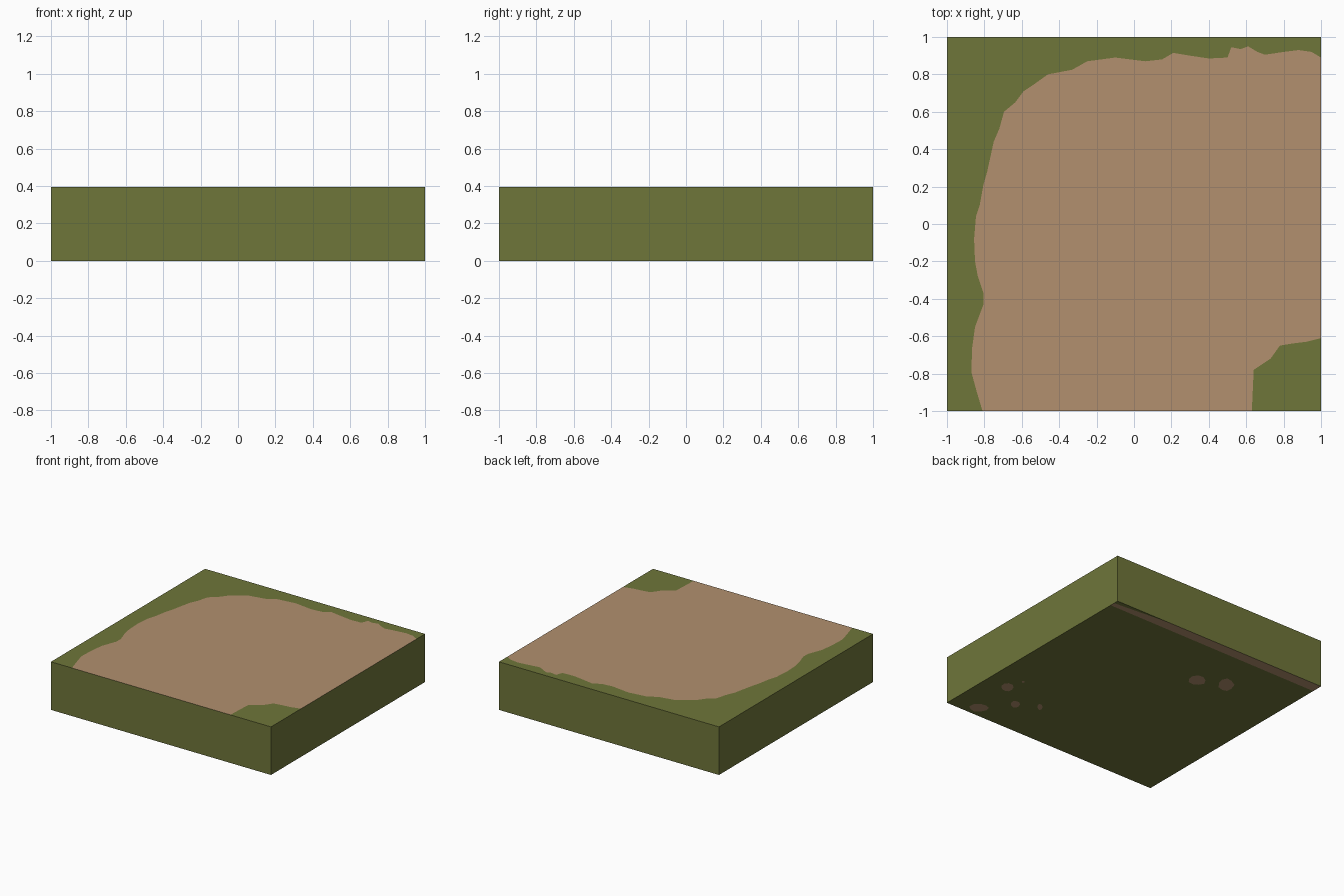
import bpy, bmesh, math, random
from mathutils import Vector
from mathutils.geometry import delaunay_2d_cdt

if "Cube" in bpy.data.objects:
    bpy.data.objects.remove(bpy.data.objects["Cube"])

random.seed(4)
H = 0.395


def srgb(r, g, b):
    f = lambda c: c / 12.92 if c <= 0.04045 else ((c + 0.055) / 1.055) ** 2.4
    return (f(r / 255), f(g / 255), f(b / 255), 1)


def material(name, rgb):
    m = bpy.data.materials.new(name)
    m.diffuse_color = srgb(*rgb)
    m.use_nodes = True
    m.node_tree.nodes["Principled BSDF"].inputs["Base Color"].default_value = m.diffuse_color
    return m


def inside(p, poly):
    hit = False
    for a, b in zip(poly, poly[1:] + poly[:1]):
        if (a[1] > p[1]) != (b[1] > p[1]):
            if p[0] < a[0] + (p[1] - a[1]) * (b[0] - a[0]) / (b[1] - a[1]):
                hit = not hit
    return hit


# sandy area on the top: ragged shoreline plus the notch in the front right corner
shore = [(-.81, -1), (-.84, -.9), (-.87, -.79), (-.865, -.66), (-.85, -.55), (-.805, -.43),
         (-.805, -.37), (-.835, -.28), (-.85, -.2), (-.855, -.08), (-.845, .04), (-.825, .1),
         (-.805, .21), (-.785, .28), (-.75, .44), (-.72, .51), (-.695, .6), (-.635, .65),
         (-.59, .71), (-.53, .75), (-.46, .8), (-.33, .825), (-.25, .87), (-.1, .89),
         (.06, .87), (.15, .88), (.21, .915), (.3, .9), (.4, .885), (.5, .89), (.52, .945),
         (.57, .935), (.61, .95), (.66, .92), (.7, .905), (.8, .92), (.88, .93), (.95, .92),
         (1, .89)]
notch = [(1, -.61), (.92, -.63), (.84, -.64), (.78, -.65), (.73, -.72), (.64, -.78), (.63, -1)]
top_sand = [shore + notch]

# sand on the underside: strip along the back edge and loose blotches
strip = [(1, .96), (.8, .975), (.5, 1), (-1, 1), (-1, .908), (1, .918)]


def blotch(cx, cy, a, b, n=9):
    e1, e2 = Vector((-.766, .643)), Vector((-.64, -.768))
    pts = []
    for i in range(n):
        t = 2 * math.pi * i / n
        r = random.uniform(.9, 1.1)
        p = Vector((cx, cy)) + e1 * (a * r * math.cos(t)) + e2 * (b * r * math.sin(t))
        pts.append((p.x, p.y))
    return pts


spots = [(.80, -.53, .049, .061), (.763, -.39, .011, .016), (.59, -.686, .034, .052),
         (.766, -.904, .073, .06), (.424, -.597, .019, .045), (-.226, .47, .066, .075),
         (-.437, .557, .058, .095)]
bottom_sand = [strip] + [blotch(*s) for s in spots]

bm = bmesh.new()


# cap: square cut along the sand outlines, coloured by which side a face lies on
def cap(z, polys, up):
    pts, edges = [], []
    for loop in [[(-1, -1), (1, -1), (1, 1), (-1, 1)]] + polys:
        s = len(pts)
        pts += [Vector(p) for p in loop]
        edges += [(s + i, s + (i + 1) % len(loop)) for i in range(len(loop))]
    co, _, tris, *_ = delaunay_2d_cdt(pts, edges, [], 0, 1e-5)
    vs = [bm.verts.new((p.x, p.y, z)) for p in co]
    for t in tris:
        a, b, c = (co[i] for i in t)
        area = (b - a).cross(c - a)
        if abs(area) < 1e-7:
            continue
        if (area > 0) != up:
            t = t[::-1]
        f = bm.faces.new([vs[i] for i in t])
        f.material_index = int(any(inside((a + b + c) / 3, p) for p in polys))
    return vs


low = cap(0, bottom_sand, False)
high = cap(H, top_sand, True)

# side walls, joined to every point on the cap borders
for axis in (0, 1):
    for s in (-1, 1):
        row = lambda vs: sorted((v for v in vs if abs(v.co[axis] - s) < 1e-4),
                                key=lambda v: v.co[1 - axis])
        bm.faces.new(row(low) + row(high)[::-1])

bmesh.ops.recalc_face_normals(bm, faces=bm.faces[:])
me = bpy.data.meshes.new("ground_block")
bm.to_mesh(me)
bm.free()
me.materials.append(material("grass green", (111, 118, 58)))
me.materials.append(material("sand tan", (178, 144, 110)))
ob = bpy.data.objects.new("ground_block", me)
bpy.context.collection.objects.link(ob)
